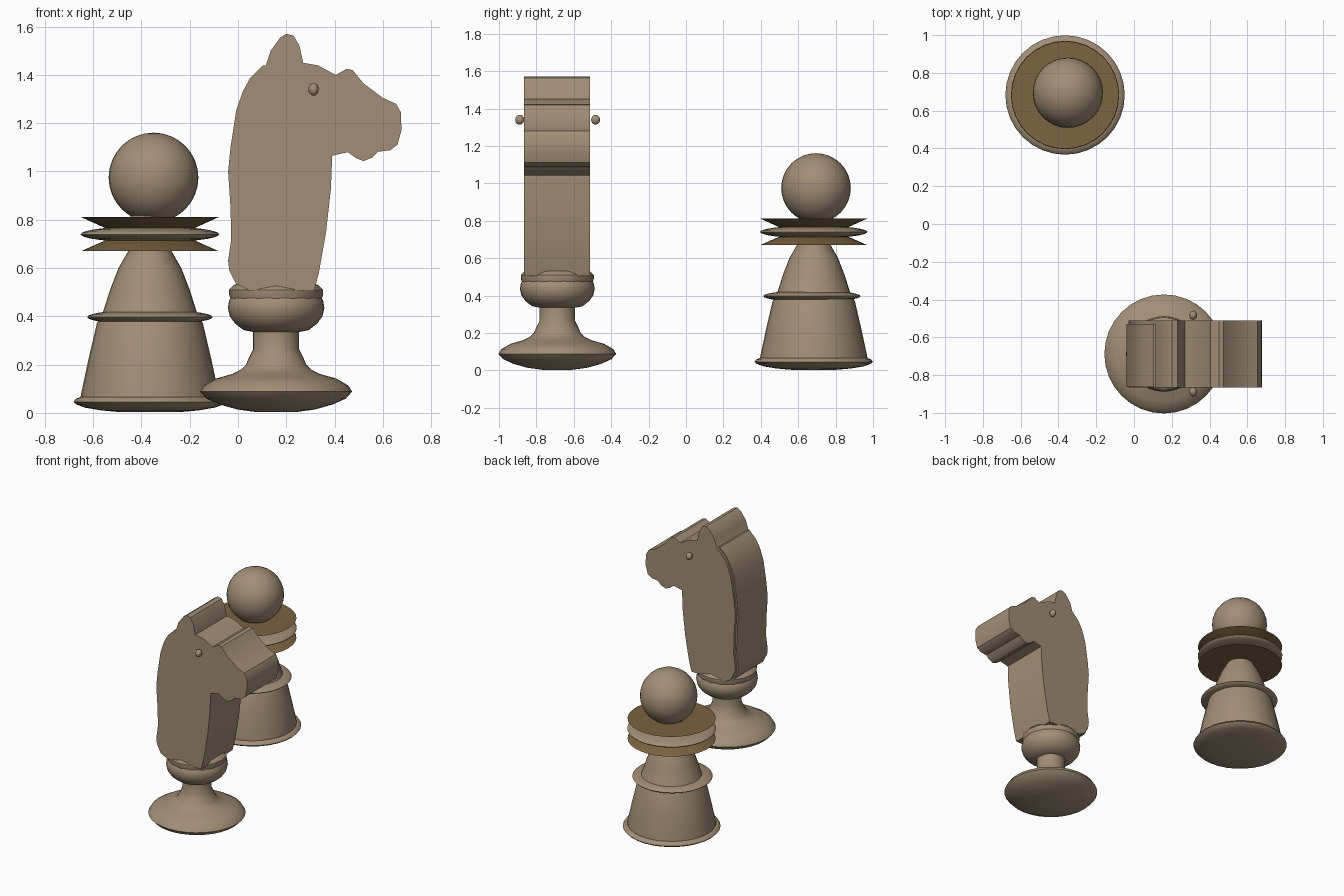
import bpy, bmesh, math


def material(name, color):
    m = bpy.data.materials.new(name)
    m.diffuse_color = color
    return m


WOOD = material("wood", (0.36, 0.27, 0.18, 1))
DARK = material("dark_wood", (0.20, 0.125, 0.05, 1))


def finish(name, bm, mat, loc=(0, 0, 0), angle=35):
    bmesh.ops.recalc_face_normals(bm, faces=bm.faces)
    me = bpy.data.meshes.new(name)
    bm.to_mesh(me)
    bm.free()
    ob = bpy.data.objects.new(name, me)
    ob.location = loc
    me.materials.append(mat)
    bpy.context.collection.objects.link(ob)
    bpy.ops.object.select_all(action='DESELECT')
    ob.select_set(True)
    bpy.context.view_layer.objects.active = ob
    bpy.ops.object.shade_smooth_by_angle(angle=math.radians(angle))
    return ob


def lathe(name, profile, loc, mat=WOOD, n=32):
    # closed solid of revolution from (radius, z) pairs, bottom to top
    bm = bmesh.new()
    rings = [[bm.verts.new((r * math.cos(2 * math.pi * i / n),
                            r * math.sin(2 * math.pi * i / n), z))
              for i in range(n)] for r, z in profile]
    for a, b in zip(rings, rings[1:]):
        for i in range(n):
            j = (i + 1) % n
            bm.faces.new((a[i], a[j], b[j], b[i]))
    bm.faces.new(rings[0][::-1])
    bm.faces.new(rings[-1])
    return finish(name, bm, mat, loc)


def ball(name, loc, rx, ry, rz, mat=WOOD, u=32, v=16):
    bm = bmesh.new()
    bmesh.ops.create_uvsphere(bm, u_segments=u, v_segments=v, radius=1)
    bmesh.ops.scale(bm, vec=(rx, ry, rz), verts=bm.verts)
    return finish(name, bm, mat, loc)


def slab(name, outline, y0, y1):
    # extrude an (x, z) outline along y
    bm = bmesh.new()
    f = bm.faces.new([bm.verts.new((x, y0, z)) for x, z in outline])
    ext = bmesh.ops.extrude_face_region(bm, geom=[f], use_keep_orig=True)
    for v in ext["geom"]:
        if isinstance(v, bmesh.types.BMVert):
            v.co.y = y1
    return finish(name, bm, WOOD)


# Pawn
P = (-0.365, 0.683, 0)
lathe("pawn_base", [(0.12, 0.003), (0.2, 0.01), (0.27, 0.022), (0.305, 0.035),
                    (0.316, 0.046), (0.308, 0.058), (0.285, 0.067)], P)
lathe("pawn_body", [(0.288, 0.05), (0.286, 0.075), (0.255, 0.22), (0.22, 0.37),
                    (0.192, 0.425), (0.165, 0.51), (0.13, 0.6), (0.09, 0.67),
                    (0.08, 0.72), (0.08, 0.82)], P)
ball("pawn_waist_ring", (P[0], P[1] - 0.01, 0.397), 0.26, 0.26, 0.031)
lathe("pawn_lower_collar", [(0.285, 0.67), (0.15, 0.73)], P, DARK)
ball("pawn_middle_collar", (P[0], P[1], 0.74), 0.287, 0.287, 0.034)
lathe("pawn_upper_collar", [(0.15, 0.75), (0.285, 0.811)], P, DARK)
ball("pawn_head", (-0.35, 0.695, 0.975), 0.186, 0.186, 0.186)

# Knight pedestal
K = (0.158, -0.688, 0)
lathe("knight_pedestal", [
    (0.08, 0.003), (0.16, 0.014), (0.235, 0.035), (0.29, 0.06), (0.315, 0.088),
    (0.3, 0.113), (0.25, 0.142), (0.18, 0.162), (0.145, 0.18), (0.125, 0.2),
    (0.11, 0.235), (0.095, 0.265), (0.095, 0.335), (0.135, 0.343),
    (0.17, 0.37), (0.192, 0.4), (0.2, 0.435), (0.195, 0.465), (0.185, 0.48)], K)
lathe("knight_collar", [(0.185, 0.46), (0.195, 0.49), (0.195, 0.51),
                        (0.175, 0.53), (0.1, 0.55)], K, n=16)

# Horse head
back = [(0.05, 0.505), (0.005, 0.53), (-0.025, 0.59), (-0.03, 0.63), (-0.017, 0.72),
        (-0.02, 0.85), (-0.03, 1.0), (-0.02, 1.1), (0.003, 1.25), (0.03, 1.33),
        (0.06, 1.385), (0.115, 1.44)]
face = [(0.135, 1.5), (0.175, 1.555), (0.2, 1.57), (0.23, 1.563), (0.255, 1.52),
        (0.27, 1.45), (0.33, 1.44), (0.405, 1.4), (0.45, 1.425), (0.475, 1.42),
        (0.52, 1.365), (0.6, 1.305), (0.655, 1.28), (0.675, 1.245), (0.677, 1.17),
        (0.66, 1.11), (0.63, 1.088), (0.58, 1.082), (0.555, 1.057), (0.52, 1.043),
        (0.49, 1.055), (0.455, 1.08), (0.39, 1.065), (0.385, 0.93), (0.365, 0.75),
        (0.335, 0.58), (0.315, 0.505)]
slab("horse_head", back + face, -0.866, -0.512)
mane = [(x - 0.011, z) for x, z in back[1:]]
slab("horse_mane", mane + [(x + 0.02, z) for x, z in back[:0:-1]], -0.862, -0.53)

# Eyes on both sides
for side, y in (("near", -0.889), ("far", -0.483)):
    ball("horse_eye_" + side, (0.313, y, 1.34), 0.021, 0.024, 0.026, u=16, v=10)
